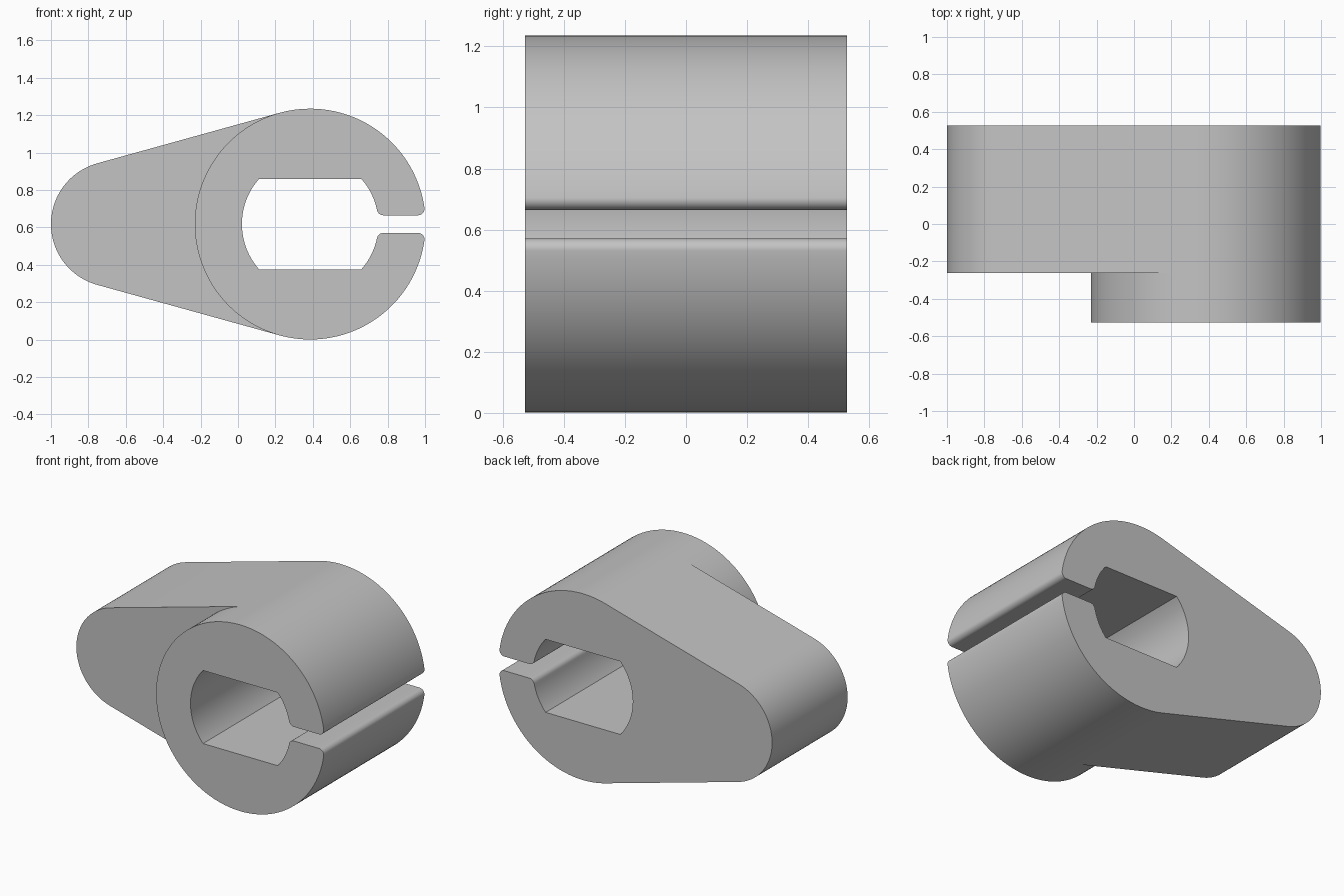
import bpy, bmesh
from math import sin, cos, asin, atan2, sqrt, radians, degrees

cube = bpy.data.objects.get("Cube")
if cube:
    bpy.data.objects.remove(cube, do_unlink=True)

# Main dimensions
RING_X, MID_Z, RING_R = 0.386, 0.618, 0.617
ARM_R = 0.337
ARM_X = -1 + ARM_R
BORE_R, FLAT = 0.365, 0.242          # bore radius, half distance between flats
SLOT, FILLET = 0.047, 0.035          # half slot width, slot corner radius
FRONT, STEP, BACK = -0.527, -0.263, 0.527


def arc(cx, cz, r, a0, a1, step=2.5):
    """Points along an arc in degrees, both ends included."""
    n = max(4, round(abs(a1 - a0) / step))
    angles = [radians(a0 + (a1 - a0) * i / n) for i in range(n + 1)]
    return [(cx + r * cos(a), cz + r * sin(a)) for a in angles]


def mirrored(points):
    """Reflect across the horizontal centre line, keeping loop order."""
    return [(x, -z) for x, z in reversed(points)]


def corner(radius):
    """Offset and direction of a slot fillet centred on the given radius."""
    z = SLOT + FILLET
    x = sqrt(radius ** 2 - z ** 2)
    return RING_X + x, z, degrees(atan2(z, x))


# Outer outline: upper slot lip and ring up to where the arm leaves it
tangent = 90 + degrees(asin((RING_R - ARM_R) / (RING_X - ARM_X)))
fx, fz, fa = corner(RING_R - FILLET)
upper = arc(fx, fz, FILLET, -90, fa, 10)
upper += arc(RING_X, 0, RING_R, fa, tangent)[1:]
lower = mirrored(upper)

# Left side: plain ring in front, rounded arm end behind
ring_left = arc(RING_X, 0, RING_R, tangent, 360 - tangent)[1:-1]
arm_left = arc(ARM_X, 0, ARM_R, tangent, 360 - tangent)

# Bore with two flats, ending in rounded slot corners
gx, gz, ga = corner(BORE_R + FILLET)
flat_a = degrees(asin(FLAT / BORE_R))
bore_upper = arc(RING_X, 0, BORE_R, flat_a, ga)
bore_upper += arc(gx, gz, FILLET, ga + 180, 270, 10)[1:]
bore_left = arc(RING_X, 0, BORE_R, 180 + flat_a, 180 - flat_a)
bore = mirrored(bore_upper) + bore_left + bore_upper

bm = bmesh.new()


def layer(points, y):
    return [bm.verts.new((x, y, MID_Z + z)) for x, z in points]


def walls(a, b):
    for i in range(len(a)):
        j = (i + 1) % len(a)
        bm.faces.new((a[i], a[j], b[j], b[i]))


# Vertex rows at the front, the step and the back
front = layer(upper + ring_left + lower + bore, FRONT)
up, low, hole = (layer(p, STEP) for p in (upper, lower, bore))
ring_mid, arm_mid = layer(ring_left, STEP), layer(arm_left, STEP)
back = layer(upper + arm_left + lower + bore, BACK)

walls(front, up + ring_mid + low + hole)
walls(up + arm_mid + low + hole, back)
bm.faces.new(front)
bm.faces.new(back)
bm.faces.new([up[-1]] + arm_mid + [low[0]] + ring_mid[::-1])   # arm front face
bmesh.ops.recalc_face_normals(bm, faces=bm.faces)

mesh = bpy.data.meshes.new("clamp_arm")
bm.to_mesh(mesh)
bm.free()
clamp = bpy.data.objects.new("clamp_arm", mesh)
bpy.context.collection.objects.link(clamp)

# Plain grey finish
grey = bpy.data.materials.new("plain_grey")
grey.use_nodes = True
colour = (0.55, 0.55, 0.55, 1)
grey.diffuse_color = colour
grey.node_tree.nodes["Principled BSDF"].inputs["Base Color"].default_value = colour
mesh.materials.append(grey)

# Smooth curved walls, crisp edges
bpy.ops.object.select_all(action="DESELECT")
clamp.select_set(True)
bpy.context.view_layer.objects.active = clamp
bpy.ops.object.shade_smooth_by_angle(angle=radians(25))
